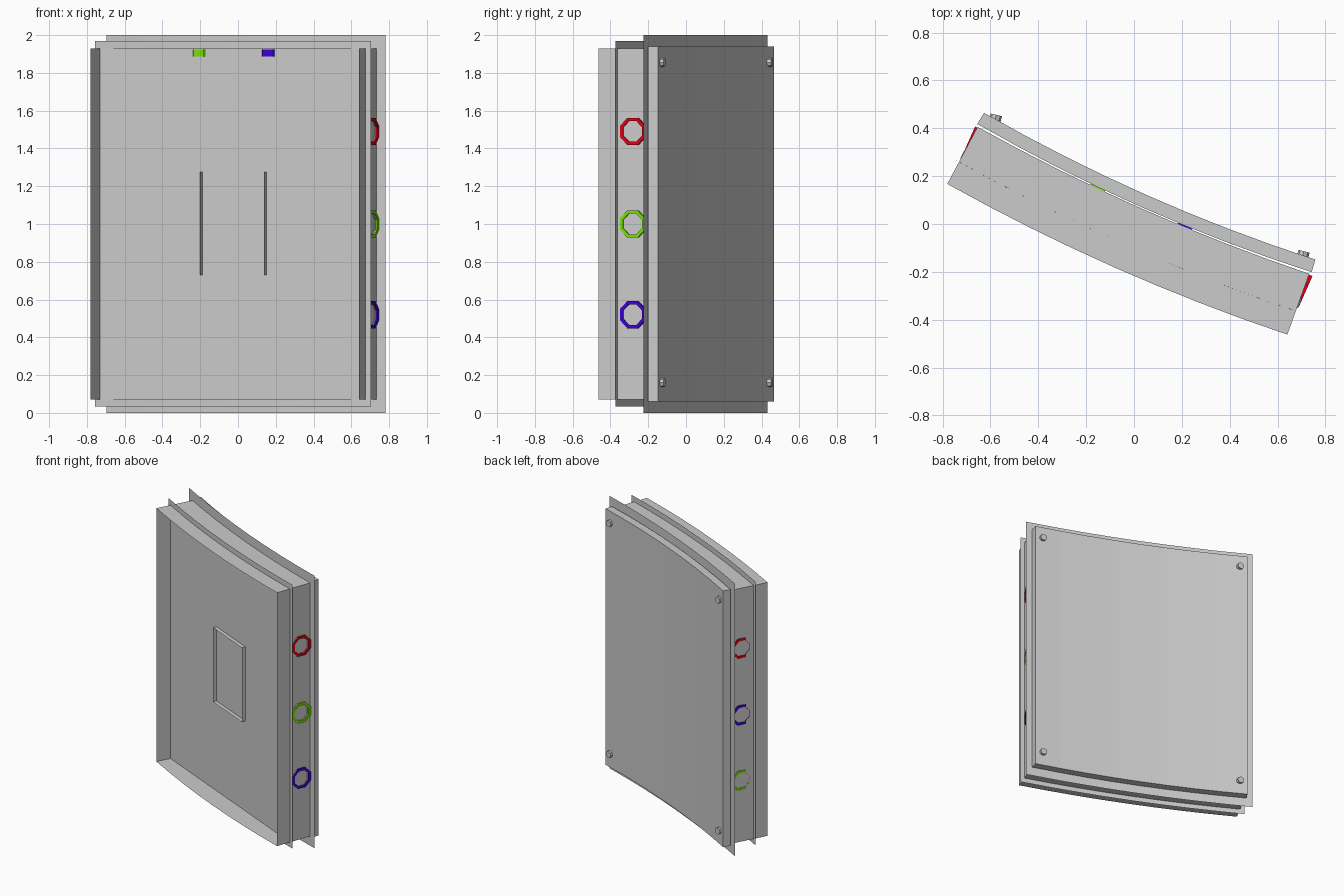
import bpy, bmesh, math
from mathutils import Matrix, Vector

if "Cube" in bpy.data.objects:
    bpy.data.objects.remove(bpy.data.objects["Cube"])

YAW = math.radians(-23.9)      # whole panel is turned about z
ROT = Matrix.Rotation(YAW, 4, 'Z')
HALF, SHIFT = 0.777, -0.004


def bow(u, v, sag):
    """Depth of the curved panel at width u; v is the depth at its ends."""
    return v - sag * (1 - (u / HALF) ** 2)


def finish(name, bm, colour=None):
    bmesh.ops.recalc_face_normals(bm, faces=bm.faces)
    bm.transform(ROT)
    me = bpy.data.meshes.new(name)
    bm.to_mesh(me)
    bm.free()
    ob = bpy.data.objects.new(name, me)
    bpy.context.collection.objects.link(ob)
    if colour:
        me.materials.append(colour)
    return ob


def grid_row(bm, half, v, z, n=8, shift=SHIFT, sag=0.036):
    us = [half * (2 * i / n - 1) for i in range(n + 1)]
    return [bm.verts.new((u + shift, bow(u, v, sag), z)) for u in us]


def strip(bm, a, b):
    for i in range(len(a) - 1):
        bm.faces.new((a[i], a[i + 1], b[i + 1], b[i]))


def sheet(name, half, v, z0, z1, n=8, sag=0.036):
    bm = bmesh.new()
    strip(bm, *(grid_row(bm, half, v, z, n, sag=sag) for z in (z0, z1)))
    return finish(name, bm)


def sleeve(name, front, back, z0, z1, capped=False, n=8, shift=SHIFT, sag=0.036):
    """Four walls between a front and a back outline, optionally closed."""
    bm = bmesh.new()
    fb, ft = (grid_row(bm, *front, z, n, shift, sag) for z in (z0, z1))
    bb, bt = (grid_row(bm, *back, z, n, shift, sag) for z in (z0, z1))
    strip(bm, fb, bb)
    strip(bm, ft, bt)
    for e in (0, -1):
        bm.faces.new((fb[e], bb[e], bt[e], ft[e]))
    if capped:
        strip(bm, fb, ft)
        strip(bm, bb, bt)
    return finish(name, bm)


def frame(name, outer, inner, v):
    """Thin curved rim; outer and inner are (half width, bottom, top)."""
    bm = bmesh.new()
    ob, ot = (grid_row(bm, outer[0], v, z) for z in outer[1:])
    ib, it = (grid_row(bm, inner[0], v, z) for z in inner[1:])
    strip(bm, ob, ib)
    strip(bm, it, ot)
    for e in (0, -1):
        bm.faces.new((ob[e], ib[e], it[e], ot[e]))
    return finish(name, bm)


def ring(name, centre, axis, colour=None, r0=0.059, r1=0.078, h=0.019):
    """Eight-sided port ring around the given axis."""
    bm = bmesh.new()
    rows = []
    for k in range(8):
        a = math.pi / 8 + k * math.pi / 4
        rows.append([bm.verts.new((r * math.cos(a), r * math.sin(a), z))
                     for r, z in ((r0, -h), (r1, -h), (r1, h), (r0, h))])
    for k in range(8):
        p, q = rows[k], rows[(k + 1) % 8]
        for j in range(4):
            m = (j + 1) % 4
            bm.faces.new((p[j], p[m], q[m], q[j]))
    turn = Vector(axis).to_track_quat('Z', 'Y').to_matrix().to_4x4()
    bm.transform(Matrix.Translation(centre) @ turn)
    return finish(name, bm, colour)


def paint(name, rgb):
    m = bpy.data.materials.new(name)
    m.diffuse_color = (*rgb, 1)
    m.use_nodes = True
    m.node_tree.nodes["Principled BSDF"].inputs["Base Color"].default_value = m.diffuse_color
    return m


red = paint("red", (0.75, 0.0, 0.01))
green = paint("green", (0.2, 0.75, 0.0))
blue = paint("blue", (0.05, 0.0, 0.7))

# Open tray with a flat floor, thin curved flanges and solid back slab
sleeve("tray_walls", (0.777, -0.163), (0.758, 0.108), 0.07, 1.93)
sheet("tray_floor", 0.770, -0.058, 0.07, 1.93, n=1, sag=0)
frame("front_flange", (0.799, 0.035, 1.97), (0.769, 0.07, 1.93), -0.058)
sheet("rear_flange", 0.808, 0.108, 0.0, 2.0)
sleeve("back_slab", (0.764, 0.118), (0.757, 0.173), 0.06, 1.94, capped=True, sag=0.041)

# Raised rectangular lip on the tray floor
sleeve("tray_lip", (0.186, -0.086), (0.186, -0.058), 0.73, 1.275, n=1, shift=0.005, sag=0)

# Coloured port rings with grey rims on both sides, and two sunk under the top wall
for z, right, left in ((1.49, red, red), (1.0, green, blue), (0.52, blue, green)):
    ring("right_port", (0.751, 0.031, z), (1, 0, 0), right)
    ring("left_port", (-0.753, 0.031, z), (-1, 0, 0), left)
    ring("right_rim", (0.751, 0.026, z), (1, 0.07, 0), r1=0.076, h=0.013)
    ring("left_rim", (-0.758, 0.026, z), (-1, 0.07, 0), r1=0.076, h=0.012)
for u, col in ((-0.2, green), (0.2, blue)):
    ring("top_port", (u, 0.008, 1.905), (0, 0, 1), col)

# Corner bolts on the back
for u in (-0.708, 0.698):
    for z in (0.16, 1.855):
        bm = bmesh.new()
        bmesh.ops.create_cone(bm, cap_ends=True, segments=8, radius1=0.024,
                              radius2=0.024, depth=0.03)
        bm.transform(Matrix.Translation((u, 0.169, z)) @ Matrix.Rotation(math.radians(10), 4, 'Z')
                     @ Matrix.Rotation(math.pi / 2, 4, 'X'))
        finish("corner_bolt", bm)
